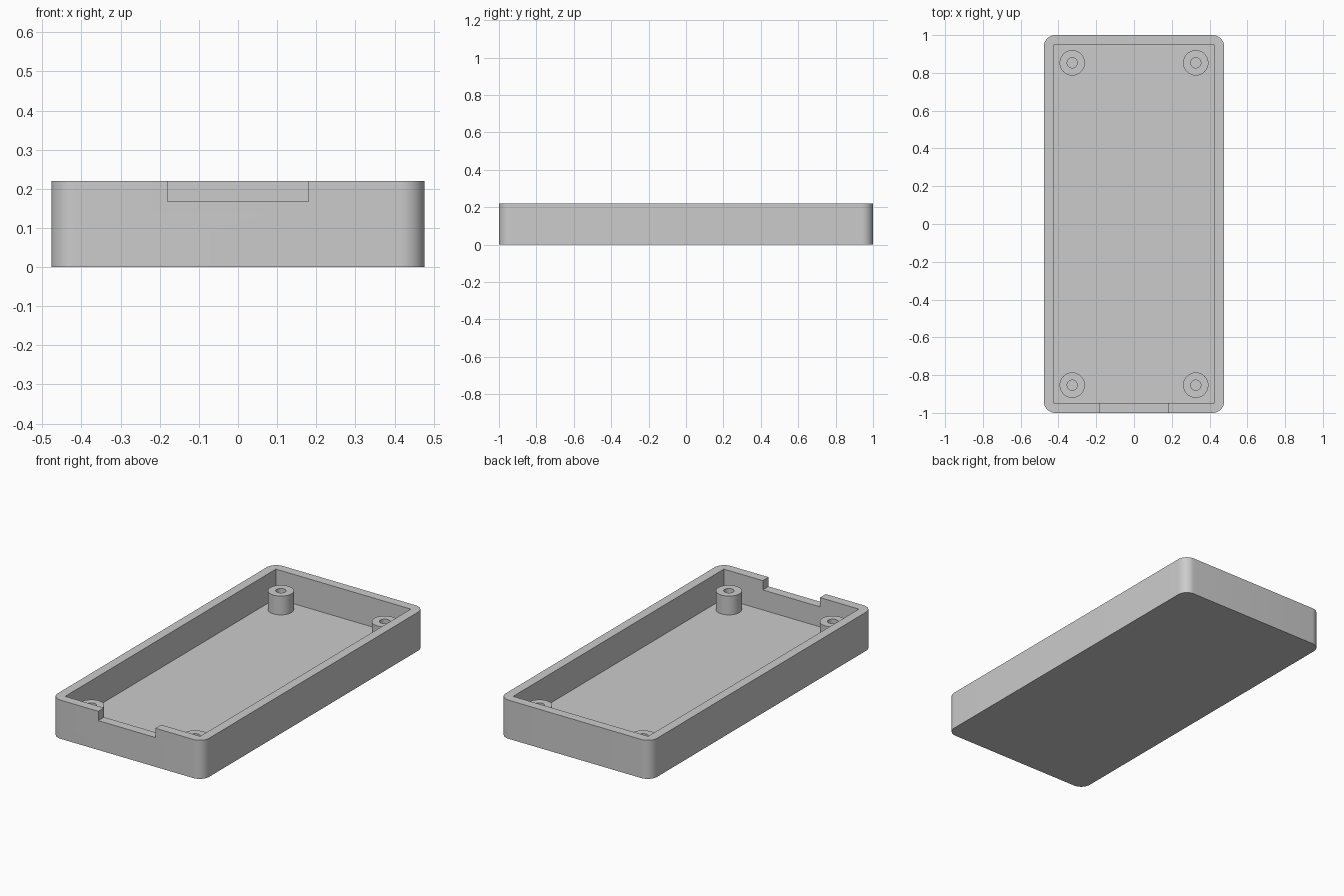
import bpy
import bmesh
from math import radians, pi
from mathutils import Matrix, Vector

cube = bpy.data.objects.get("Cube")
if cube:
    bpy.data.objects.remove(cube, do_unlink=True)

HALF_X, HALF_Y, HEIGHT = 0.477, 1.0, 0.22
WALL, FLOOR, CORNER = 0.052, 0.053, 0.06
NOTCH_HALF, NOTCH_Z = 0.18, 0.167
POST_X, POST_Y, POST_TOP = 0.327, 0.853, 0.16
POST_R, HOLE_R = 0.067, 0.027

grey = bpy.data.materials.new("light grey plastic")
grey.use_nodes = True
colour = (0.6, 0.6, 0.6, 1)
grey.diffuse_color = colour
grey.node_tree.nodes["Principled BSDF"].inputs["Base Color"].default_value = colour


def add_object(name, bm):
    mesh = bpy.data.meshes.new(name)
    bmesh.ops.recalc_face_normals(bm, faces=bm.faces)
    bm.to_mesh(mesh)
    bm.free()
    mesh.materials.append(grey)
    obj = bpy.data.objects.new(name, mesh)
    bpy.context.collection.objects.link(obj)
    return obj


def box(name, low, high, corner=0):
    low, high = Vector(low), Vector(high)
    bm = bmesh.new()
    bmesh.ops.create_cube(bm, size=1, matrix=Matrix.Translation((low + high) / 2)
                          @ Matrix.Diagonal((*(high - low), 1)))
    if corner:
        upright = [e for e in bm.edges
                   if abs(e.verts[0].co.z - e.verts[1].co.z) > 0.01]
        bmesh.ops.bevel(bm, geom=upright, offset=corner, segments=12,
                        profile=0.5, affect='EDGES')
    return add_object(name, bm)


def smooth(obj):
    bpy.ops.object.select_all(action='DESELECT')
    obj.select_set(True)
    bpy.context.view_layer.objects.active = obj
    bpy.ops.object.shade_smooth_by_angle(angle=radians(30))


# Rounded tray, hollowed out, with a notch in the front wall
tray = box("tray", (-HALF_X, -HALF_Y, 0), (HALF_X, HALF_Y, HEIGHT), CORNER)
inner_x, inner_y = HALF_X - WALL, HALF_Y - WALL
cutters = [
    box("cavity_cutter", (-inner_x, -inner_y, FLOOR), (inner_x, inner_y, 1)),
    box("notch_cutter", (-NOTCH_HALF, -HALF_Y - 1, NOTCH_Z),
        (NOTCH_HALF, -inner_y + WALL, 1)),
]
for cutter in cutters:
    cutter.hide_render = True
    cut = tray.modifiers.new(cutter.name, 'BOOLEAN')
    cut.operation = 'DIFFERENCE'
    cut.solver = 'EXACT'
    cut.object = cutter
bpy.ops.object.select_all(action='DESELECT')
bpy.context.view_layer.objects.active = tray
tray.select_set(True)
for cutter in cutters:
    bpy.ops.object.modifier_apply(modifier=cutter.name)
for cutter in cutters:
    bpy.data.objects.remove(cutter, do_unlink=True)
smooth(tray)


# Hollow screw posts, lathed from a tube profile
def screw_post(name, x, y):
    bm = bmesh.new()
    profile = [(HOLE_R, FLOOR), (HOLE_R, POST_TOP), (POST_R, POST_TOP), (POST_R, FLOOR)]
    verts = [bm.verts.new((r, 0, z)) for r, z in profile]
    edges = [bm.edges.new(pair) for pair in zip(verts, verts[1:])]
    bmesh.ops.spin(bm, geom=verts + edges, cent=(0, 0, 0), axis=(0, 0, 1),
                   angle=2 * pi, steps=48, use_merge=True)
    bmesh.ops.remove_doubles(bm, verts=bm.verts, dist=0.0001)
    post = add_object(name, bm)
    post.location = (x, y, 0)
    smooth(post)


for end, sy in (("front", -1), ("back", 1)):
    for side, sx in (("right", -1), ("left", 1)):
        screw_post(f"{end}_{side}_screw_post", sx * POST_X, sy * POST_Y)
